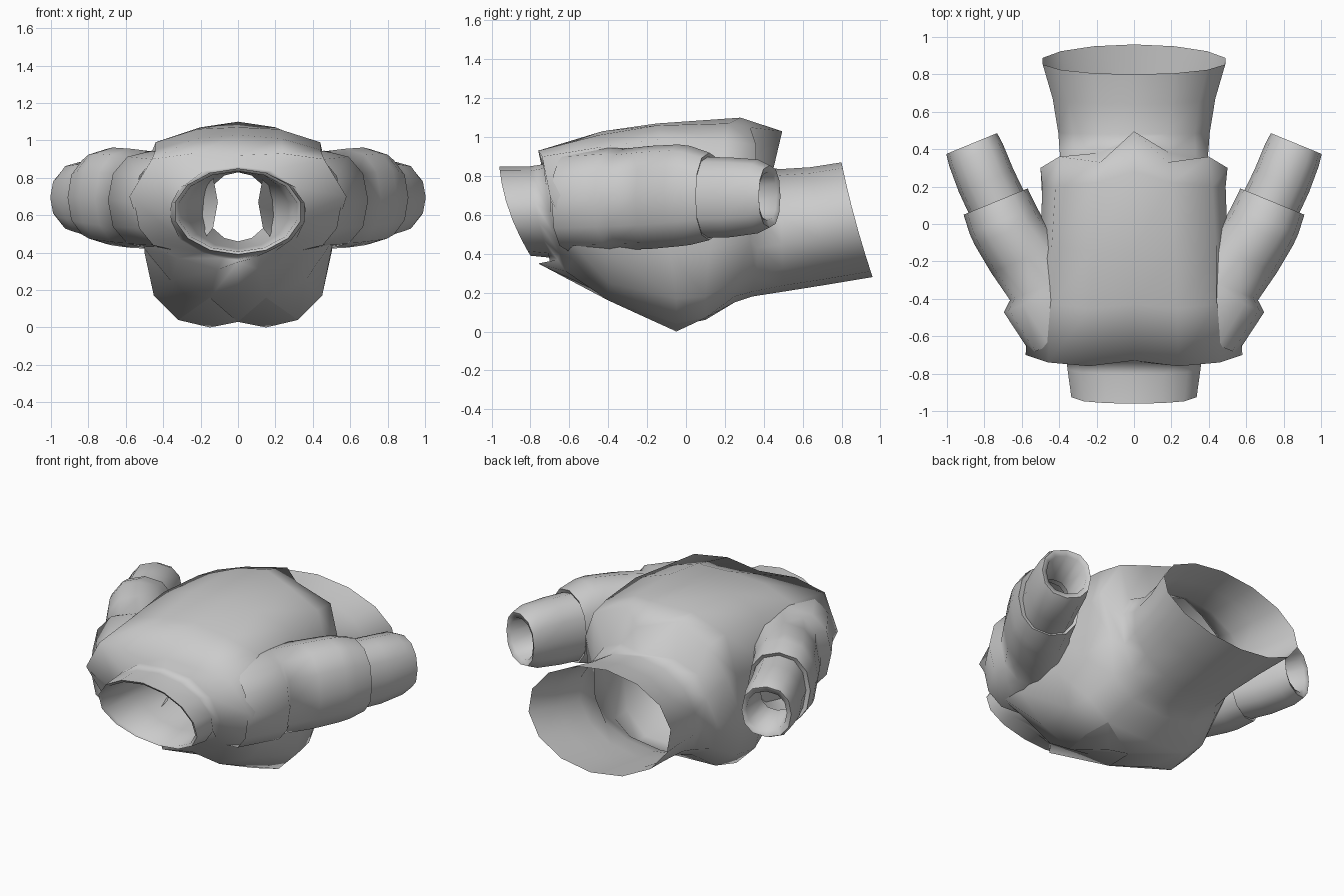
import bpy, math

def finish(name, verts, faces, angle=75):
    me = bpy.data.meshes.new(name)
    me.from_pydata(verts, [], faces)
    me.update()
    ob = bpy.data.objects.new(name, me)
    bpy.context.collection.objects.link(ob)
    bpy.ops.object.select_all(action='DESELECT')
    ob.select_set(True)
    bpy.context.view_layer.objects.active = ob
    bpy.ops.object.mode_set(mode='EDIT')
    bpy.ops.mesh.select_all(action='SELECT')
    bpy.ops.mesh.normals_make_consistent(inside=False)
    bpy.ops.object.mode_set(mode='OBJECT')
    bpy.ops.object.shade_smooth_by_angle(angle=math.radians(angle))
    return ob

def loft(name, rings, angle=75):
    # open-ended skin through closed rings
    n = len(rings[0])
    verts = [p for r in rings for p in r]
    faces = [(k*n+i, k*n+(i+1) % n, (k+1)*n+(i+1) % n, (k+1)*n+i)
             for k in range(len(rings)-1) for i in range(n)]
    return finish(name, verts, faces, angle)

def mirror_half(half):
    # half ring from top centre to bottom centre, mirrored in x
    return half + [(-x, y, z) for x, y, z in half[-2:0:-1]]

def oval(y_top, y_bot, w, z_top, z_bot, bow=0.0):
    # slanted ellipse; bow curves its plane along y
    half = []
    for i in range(8):
        a = math.pi*i/7
        t = (1-math.cos(a))/2
        half.append((w/.975*math.sin(a), y_top+(y_bot-y_top)*t+bow*4*t*(1-t),
                     z_top+(z_bot-z_top)*t))
    return mirror_half(half)

# collar, open at the front
collar = [oval(-.96, -.80, .335, .85, .39, -.03), oval(-.80, -.70, .355, .85, .38, -.02)]
# neck base, shoulders, chest, belly
front = [
    [(0, -.735, .86), (.18, -.73, .84), (.31, -.72, .75), (.365, -.70, .61),
     (.31, -.66, .47), (.19, -.65, .40), (.08, -.66, .37), (0, -.70, .36)],
    [(0, -.73, .92), (.24, -.76, .93), (.46, -.74, .90), (.58, -.70, .70),
     (.51, -.60, .47), (.32, -.58, .37), (.11, -.62, .31), (0, -.76, .35)],
    [(0, -.43, 1.03), (.23, -.45, 1.01), (.44, -.43, .95), (.555, -.42, .70),
     (.50, -.42, .42), (.36, -.40, .25), (.15, -.40, .16), (0, -.40, .18)],
    [(0, -.15, 1.07), (.22, -.15, 1.06), (.44, -.12, .99), (.50, -.10, .70),
     (.50, -.08, .40), (.45, -.05, .17), (.32, -.05, .04), (0, -.05, .03)]]
# flared hem of the upper body, then tuck into the waist
back = [
    [(0, .28, 1.10), (.20, .22, 1.07), (.42, .20, .98), (.49, .20, .75),
     (.49, .12, .42), (.43, .10, .18), (.28, .10, .07), (0, .10, .06)],
    [(0, .495, 1.03), (.18, .33, 1.05), (.40, .36, .96), (.50, .30, .76),
     (.45, .33, .47), (.38, .27, .27), (.22, .25, .18), (0, .25, .15)],
    [(0, .45, .84), (.19, .38, .83), (.33, .35, .76), (.395, .36, .63),
     (.38, .37, .43), (.31, .36, .28), (.18, .34, .205), (0, .34, .18)]]
# waist tube, open and slanted at the back
waist = [oval(.48, .50, .405, .835, .205), oval(.64, .72, .435, .845, .24),
         oval(.80, .96, .488, .87, .28, -.01)]
loft("torso", collar + [mirror_half(r) for r in front + back] + waist, 150)

# lower belly points either side of the centreline
for s, side in ((1, "right"), (-1, "left")):
    pts = [(s*.32, -.05, .04), (s*.15, -.05, 0), (0, -.05, .03), (s*.15, -.40, .16), (s*.28, .10, .07)]
    finish("belly_" + side, pts, [(0, 1, 3), (1, 2, 3), (0, 4, 1), (1, 4, 2)])

# tapering lining inside the collar
loft("collar_lining", [oval(-.96, -.80, .335, .85, .39, -.03), oval(-.95, -.79, .315, .835, .405, -.03),
                       oval(-.66, -.60, .27, .835, .42), oval(-.30, -.30, .165, .83, .46)])

# arms: sleeve with shoulder cap and cuff, then the forearm
D = (.38, .925)
def arm_ring(s, x, y, z, a, b, n=12):
    out = []
    for i in range(n):
        t = 2*math.pi*i/n
        c, q = math.cos(t), math.sin(t)
        u = a*math.copysign(abs(c)**.85, c)
        v = b*math.copysign(abs(q)**.9, q)
        out.append((s*(x+u*D[1]), y-u*D[0], z+v))
    return out

sleeve = [(.33, -.60, .67, .24, .26), (.46, -.375, .68, .255, .265), (.45, -.32, .68, .23, .26),
          (.57, -.18, .69, .21, .265), (.67, -.04, .70, .195, .262), (.70, .02, .70, .193, .255),
          (.74, .12, .695, .185, .225), (.73, .11, .695, .16, .20)]
forearm = [(.69, .02, .69, .16, .21), (.79, .23, .69, .158, .205), (.845, .37, .695, .155, .19),
           (.868, .43, .695, .147, .16), (.862, .42, .695, .12, .125), (.77, .18, .695, .10, .11)]
for s, side in ((1, "right"), (-1, "left")):
    loft("sleeve_" + side, [arm_ring(s, *p) for p in sleeve])
    loft("forearm_" + side, [arm_ring(s, *p) for p in forearm])
